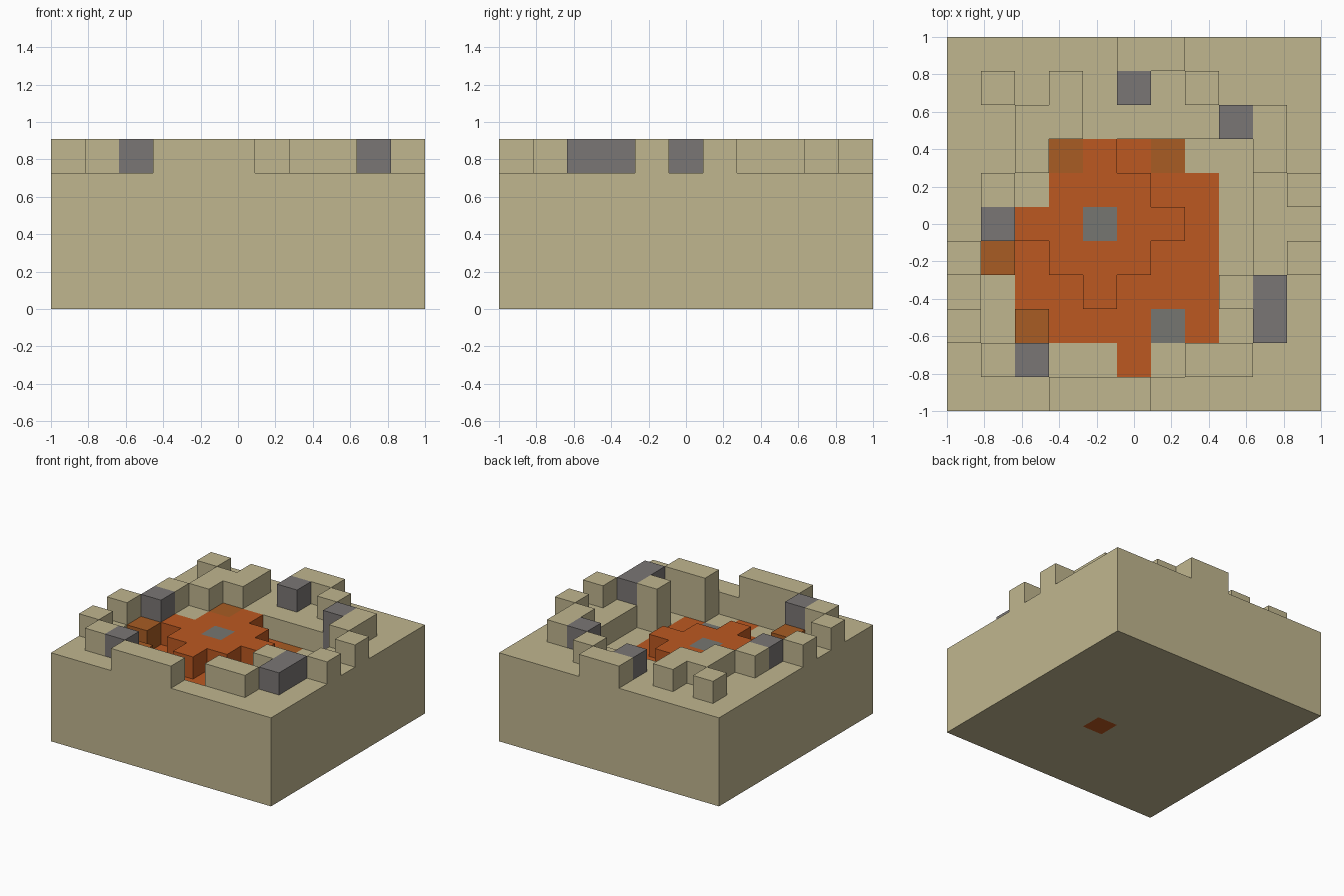
import bpy, bmesh

cube = bpy.data.objects.get("Cube")
if cube:
    bpy.data.objects.remove(cube)

N = 11
CELL = 2 / N


def material(name, rgb):
    lin = [(c / 255 / 12.92) if c < 11 else ((c / 255 + 0.055) / 1.055) ** 2.4 for c in rgb]
    mat = bpy.data.materials.new(name)
    mat.use_nodes = True
    mat.diffuse_color = (*lin, 1)
    bsdf = mat.node_tree.nodes["Principled BSDF"]
    bsdf.inputs["Base Color"].default_value = (*lin, 1)
    bsdf.inputs["Roughness"].default_value = 0.9
    return mat


SAND = material("sand", (192, 182, 143))
ORANGE = material("orange clay", (188, 88, 33))
BROWN = material("brown clay", (168, 92, 36))
GREY = material("warm grey stone", (122, 118, 117))
SLATE = material("cool grey stone", (118, 118, 113))

# Plan of the courtyard, back row first, one letter per block
PLAN = [
    ".....##....",
    ".#.#.g.#...",
    "..##....g#.",
    "..#BOob__#.",
    ".#.OOOoo_.#",
    ".gOOSOOo_..",
    "#BoOOOoo_.#",
    "._ooOooo#g.",
    "#_Boooso_g.",
    ".#g__o_##..",
    "...###.....",
]
# Letter: part name, height in blocks, material
PARTS = {
    ".": ("rim", 4, SAND),
    "#": ("sand_wall_blocks", 5, SAND),
    "g": ("grey_wall_blocks", 5, GREY),
    "_": ("pit_floor", 3, SAND),
    "o": ("clay_floor", 3, ORANGE),
    "O": ("clay_dais", 4, ORANGE),
    "b": ("brown_floor_tile", 3, BROWN),
    "B": ("brown_blocks", 4, BROWN),
    "s": ("grey_floor_tile", 3, SLATE),
    "S": ("dais_centre", 4, SLATE),
}
FLOOR = 3


def make_object(name, bm, mats):
    bmesh.ops.remove_doubles(bm, verts=bm.verts, dist=0.0001)
    mesh = bpy.data.meshes.new(name)
    bm.to_mesh(mesh)
    bm.free()
    for mat in mats:
        mesh.materials.append(mat)
    obj = bpy.data.objects.new(name, mesh)
    bpy.context.collection.objects.link(obj)
    return obj


def height(col, row):
    if 0 <= col < N and 0 <= row < N:
        return PARTS[PLAN[row][col]][1]
    return FLOOR


def quad(bm, points):
    bm.faces.new([bm.verts.new((-1 + x * CELL, 1 - y * CELL, z * CELL)) for x, y, z in points])


def build_part(letter):
    name, top, mat = PARTS[letter]
    bm = bmesh.new()
    for row in range(N):
        for col in range(N):
            if PLAN[row][col] != letter:
                continue
            # Corners run anticlockwise from the front left
            ring = [(col, row + 1), (col + 1, row + 1), (col + 1, row), (col, row)]
            quad(bm, [(x, y, top) for x, y in ring])
            # Walls only where the neighbour is lower
            for i, (dx, dy) in enumerate([(0, 1), (1, 0), (0, -1), (-1, 0)]):
                low = height(col + dx, row + dy)
                if low < top:
                    a, b = ring[i], ring[(i + 1) % 4]
                    quad(bm, [(*a, low), (*b, low), (*b, top), (*a, top)])
    make_object(name, bm, [mat])


for key in PARTS:
    build_part(key)

# Foundation: gridded underside with one clay tile, and plain outer walls
bm = bmesh.new()
bmesh.ops.create_grid(bm, x_segments=N, y_segments=N, size=1)
bmesh.ops.reverse_faces(bm, faces=bm.faces)
for face in bm.faces:
    c = face.calc_center_median()
    if abs(c.x - CELL) < 0.05 and abs(c.y + CELL) < 0.05:
        face.material_index = 1
border = [e for e in bm.edges if e.is_boundary]
walls = bmesh.ops.extrude_edge_only(bm, edges=border)["geom"]
rim_verts = [v for v in walls if isinstance(v, bmesh.types.BMVert)]
bmesh.ops.translate(bm, verts=rim_verts, vec=(0, 0, FLOOR * CELL))
for face in bm.faces:
    face.normal_update()
    c = face.calc_center_median()
    outward = face.normal.x * c.x + face.normal.y * c.y
    if c.z > 0.01:
        face.material_index = 0
        if outward < 0:
            face.normal_flip()
make_object("foundation", bm, [SAND, ORANGE])
